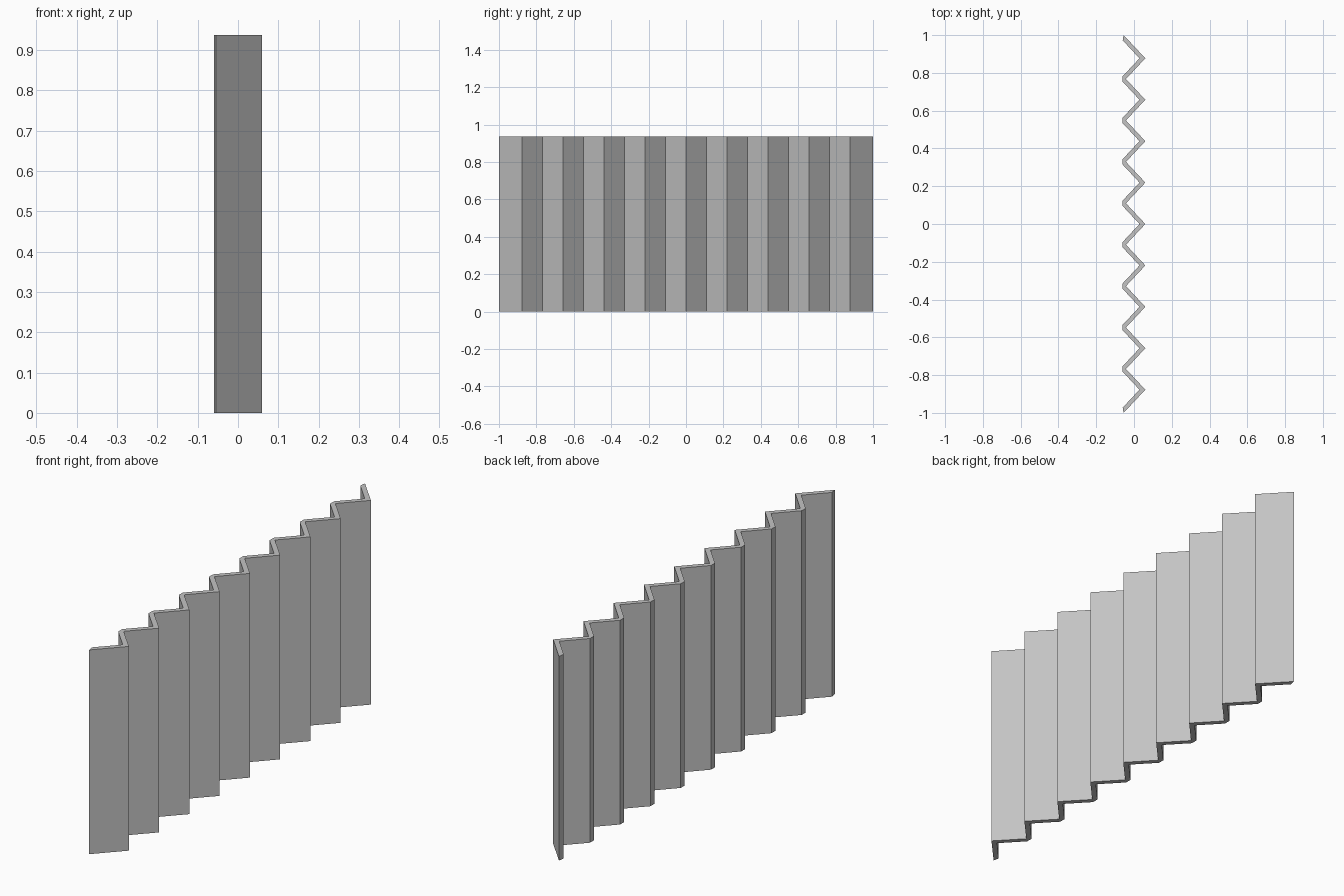
import bpy
import bmesh

# Remove the default cube
cube = bpy.data.objects.get("Cube")
if cube:
    bpy.data.objects.remove(cube, do_unlink=True)

HEIGHT = 0.937
PITCH = 0.2193       # distance between neighbouring ridges
RIDGES = 9
RIDGE_X = 0.06       # sharp ridges on the +x side
BACK_X = -0.06       # blunt ridges on the -x side
SLOPE = 0.935        # x change per y along a pleat
THICK = 0.031        # sheet thickness measured along x

# Single grey material
grey = bpy.data.materials.new("panel grey")
grey.use_nodes = True
colour = (0.55, 0.55, 0.55, 1.0)
grey.diffuse_color = colour
grey.node_tree.nodes["Principled BSDF"].inputs["Base Color"].default_value = colour

# Zigzag outline: sharp front edge one way, blunt back edge the other way
valley_x = RIDGE_X - SLOPE * PITCH / 2
blunt = (BACK_X - (valley_x - THICK)) / SLOPE
last_y = PITCH * (RIDGES - 1) / 2
end_y = last_y + (RIDGE_X - THICK - BACK_X) / SLOPE

front = [(-0.055, -1.0)]
back = [(BACK_X, -end_y)]
for i in range(RIDGES):
    y = i * PITCH - last_y
    front.append((RIDGE_X, y))
    back.append((RIDGE_X - THICK, y))
    if i < RIDGES - 1:
        mid = y + PITCH / 2
        front.append((valley_x, mid))
        back += [(BACK_X, mid - blunt), (BACK_X, mid + blunt)]
front.append((-0.055, 1.0))
back.append((BACK_X, end_y))

# Extrude the outline into the standing folded panel
bm = bmesh.new()
outline = [bm.verts.new((x, y, 0)) for x, y in front + back[::-1]]
base = bm.faces.new(outline)
result = bmesh.ops.extrude_face_region(bm, geom=[base], use_keep_orig=True)
top = [v for v in result["geom"] if isinstance(v, bmesh.types.BMVert)]
bmesh.ops.translate(bm, verts=top, vec=(0, 0, HEIGHT))
bmesh.ops.recalc_face_normals(bm, faces=bm.faces)

mesh = bpy.data.meshes.new("folded_panel")
bm.to_mesh(mesh)
bm.free()
mesh.materials.append(grey)
panel = bpy.data.objects.new("folded_panel", mesh)
bpy.context.collection.objects.link(panel)
